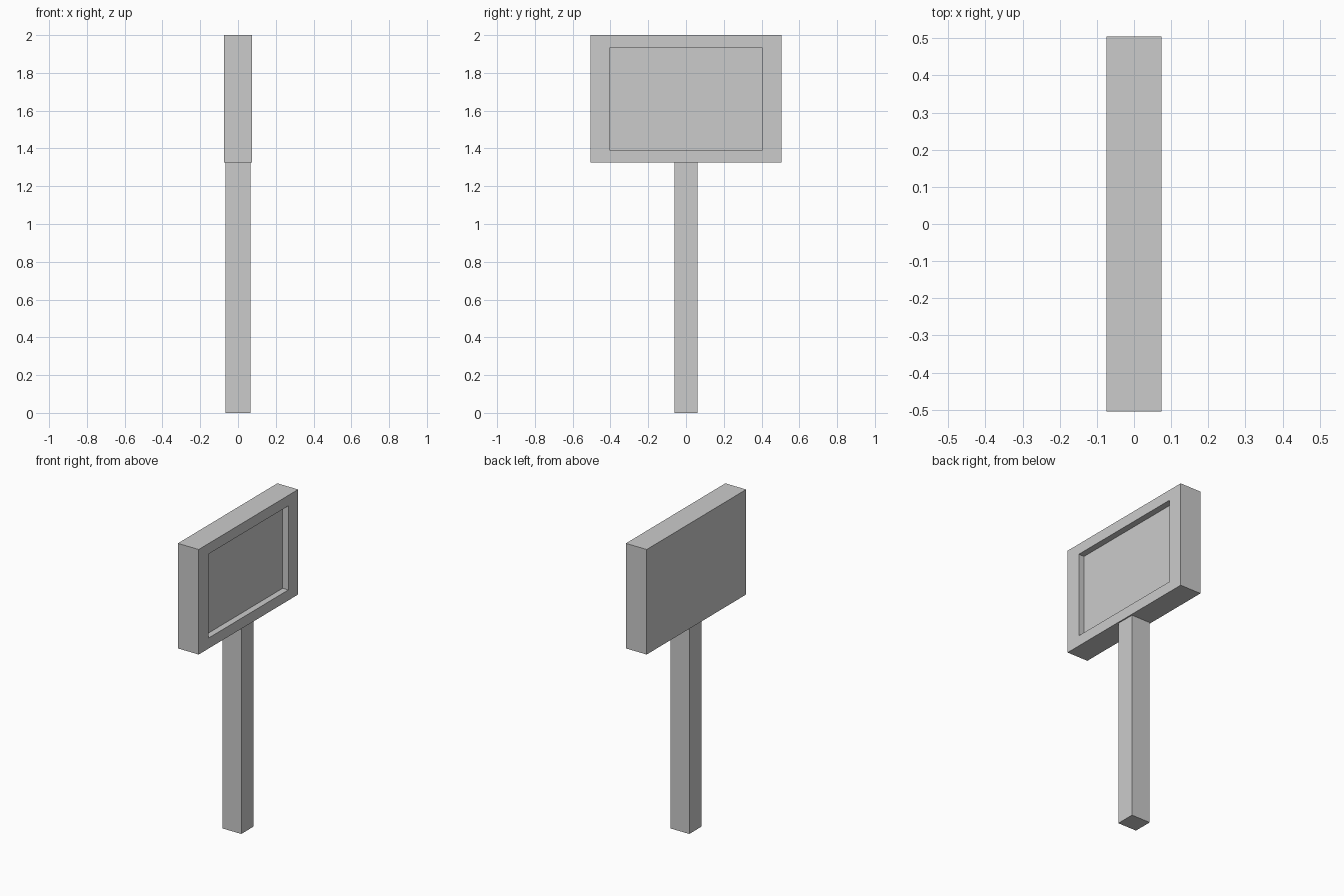
import bpy, bmesh
from mathutils import Vector

if "Cube" in bpy.data.objects:
    bpy.data.objects.remove(bpy.data.objects["Cube"])


def box(bm, size, centre):
    geom = bmesh.ops.create_cube(bm, size=1)
    bmesh.ops.scale(bm, vec=size, verts=geom["verts"])
    bmesh.ops.translate(bm, vec=centre, verts=geom["verts"])


def finish(bm, name):
    mesh = bpy.data.meshes.new(name)
    bm.to_mesh(mesh)
    bm.free()
    obj = bpy.data.objects.new(name, mesh)
    bpy.context.collection.objects.link(obj)
    return obj


# Upright post, just seated into the underside of the panel
bm = bmesh.new()
box(bm, (0.132, 0.122, 1.33), (0, 0, 0.665))
finish(bm, "post")

# Panel with a shallow recess on its +x face
bm = bmesh.new()
centre = Vector((0, 0, 1.6625))
box(bm, (0.148, 1.01, 0.675), centre)
bm.normal_update()
face = max(bm.faces, key=lambda f: f.normal.x)

# Frame border: wider at the sides than at top and bottom
bmesh.ops.inset_region(bm, faces=[face], thickness=0.05)
for v in face.verts:
    v.co.y = 0.405 if v.co.y > 0 else -0.405
    v.co.z = centre.z + (0.27 if v.co.z > centre.z else -0.27)

# Sink the inner face
inner = bmesh.ops.extrude_discrete_faces(bm, faces=[face])["faces"][0]
bmesh.ops.translate(bm, vec=(-0.04, 0, 0), verts=list(inner.verts))
bmesh.ops.recalc_face_normals(bm, faces=bm.faces[:])
finish(bm, "sign_panel")
